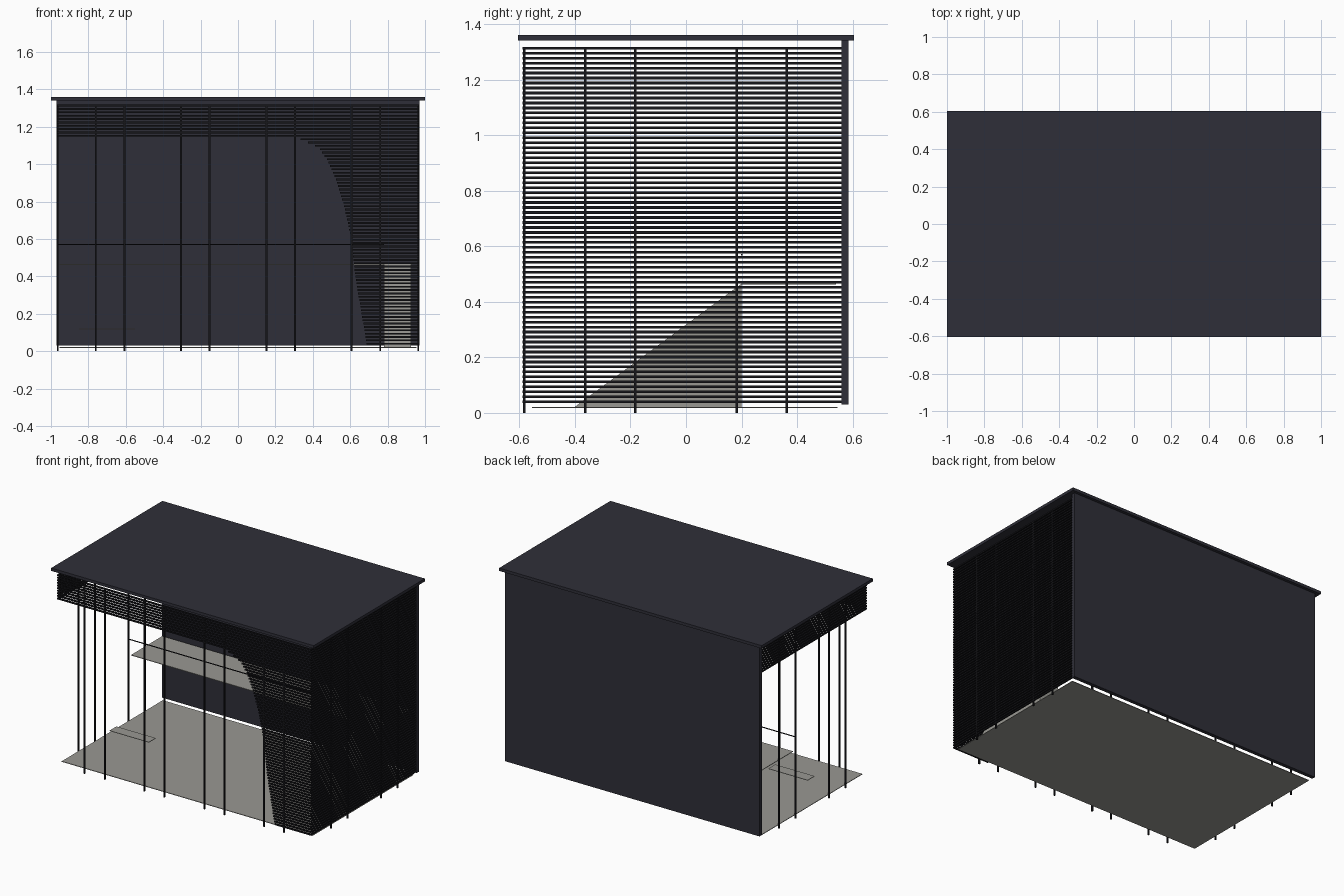
import bpy
import bmesh

cube = bpy.data.objects.get("Cube")
if cube:
    bpy.data.objects.remove(cube, do_unlink=True)


def material(name, rgb):
    m = bpy.data.materials.new(name)
    m.use_nodes = True
    m.diffuse_color = (*rgb, 1)
    bsdf = next(n for n in m.node_tree.nodes if n.type == 'BSDF_PRINCIPLED')
    bsdf.inputs["Base Color"].default_value = (*rgb, 1)
    return m


charcoal = material("charcoal cladding", (0.028, 0.028, 0.04))
black = material("black timber", (0.008, 0.008, 0.01))
concrete = material("pale concrete", (0.32, 0.315, 0.29))


def finish(name, bm, mat):
    bmesh.ops.recalc_face_normals(bm, faces=bm.faces)
    mesh = bpy.data.meshes.new(name)
    bm.to_mesh(mesh)
    bm.free()
    mesh.materials.append(mat)
    ob = bpy.data.objects.new(name, mesh)
    bpy.context.scene.collection.objects.link(ob)
    return ob


def add_box(bm, x, y, z):
    """Add a box from (low, high) ranges on each axis."""
    v = [bm.verts.new((a, b, c)) for c in z for a, b in
         ((x[0], y[0]), (x[1], y[0]), (x[1], y[1]), (x[0], y[1]))]
    bm.faces.new(v[:4])
    bm.faces.new(v[4:])
    for i in range(4):
        j = (i + 1) % 4
        bm.faces.new((v[i], v[j], v[j + 4], v[i + 4]))


def box(name, x, y, z, mat):
    bm = bmesh.new()
    add_box(bm, x, y, z)
    return finish(name, bm, mat)


def around(c, size):
    return (c - size / 2, c + size / 2)


# Roof, back wall and thin floor plates
box("roof", (-1, 1), (-0.605, 0.605), (1.34, 1.36), charcoal)
box("back_wall", (-0.97, 0.97), (0.56, 0.585), (0.03, 1.34), charcoal)
box("floor", (-0.955, 0.955), (-0.555, 0.545), (0.018, 0.022), concrete)
box("landing", (-0.955, 0.93), (0.2, 0.54), (0.462, 0.466), concrete)
box("bench_top", (-0.85, -0.55), (-0.185, -0.11), (0.117, 0.12), concrete)
box("landing_rail", (-0.965, 0.78), around(0.2, 0.005), around(0.57, 0.005), black)

# Sloping ramp up to the landing
bm = bmesh.new()
ends = [[bm.verts.new((x, y, z)) for y, z in ((-0.4, 0.022), (0.2, 0.022), (0.2, 0.465))]
        for x in (0.78, 0.925)]
for end in ends:
    bm.faces.new(end)
for i in range(3):
    j = (i + 1) % 3
    bm.faces.new((ends[0][i], ends[0][j], ends[1][j], ends[1][i]))
finish("ramp", bm, concrete)

# Slender posts on the front and both sides
SIDE, FRONT = 0.963, -0.583
bm = bmesh.new()
for s in (-1, 1):
    for x in (0.152, 0.305, 0.607, 0.76):
        add_box(bm, around(s * x, 0.009), around(FRONT, 0.009), (0, 1.315))
    for sy in (-1, 1):
        for y in (0.182, 0.363):
            add_box(bm, around(s * SIDE, 0.009), around(sy * y, 0.009), (0, 1.315))
finish("posts", bm, black)

# Curved edge of the front screen, as (height, x)
EDGE = [(0.03, 0.69), (0.38, 0.63), (0.6, 0.605), (0.78, 0.567), (0.915, 0.525),
        (1.02, 0.48), (1.09, 0.43), (1.145, 0.31)]


def edge_x(z):
    for (z0, x0), (z1, x1) in zip(EDGE, EDGE[1:]):
        if z <= z1:
            return x0 + (x1 - x0) * (z - z0) / (z1 - z0)
    return -0.968


# Horizontal slats: full on the right screen, fascia only on the open side
front, full, fascia = bmesh.new(), bmesh.new(), bmesh.new()
COUNT, LOW, HIGH = 72, 0.04, 1.313
for i in range(COUNT):
    z = LOW + (HIGH - LOW) * i / (COUNT - 1)
    tall = around(z, 0.0095)
    add_box(front, (edge_x(z), 0.968), around(FRONT, 0.01), tall)
    add_box(full, around(SIDE, 0.01), (-0.578, 0.56), tall)
    if z > EDGE[-1][0]:
        add_box(fascia, around(-SIDE, 0.01), (-0.578, 0.56), tall)
finish("front_slats", front, black)
finish("closed_side_slats", full, black)
finish("open_side_slats", fascia, black)
